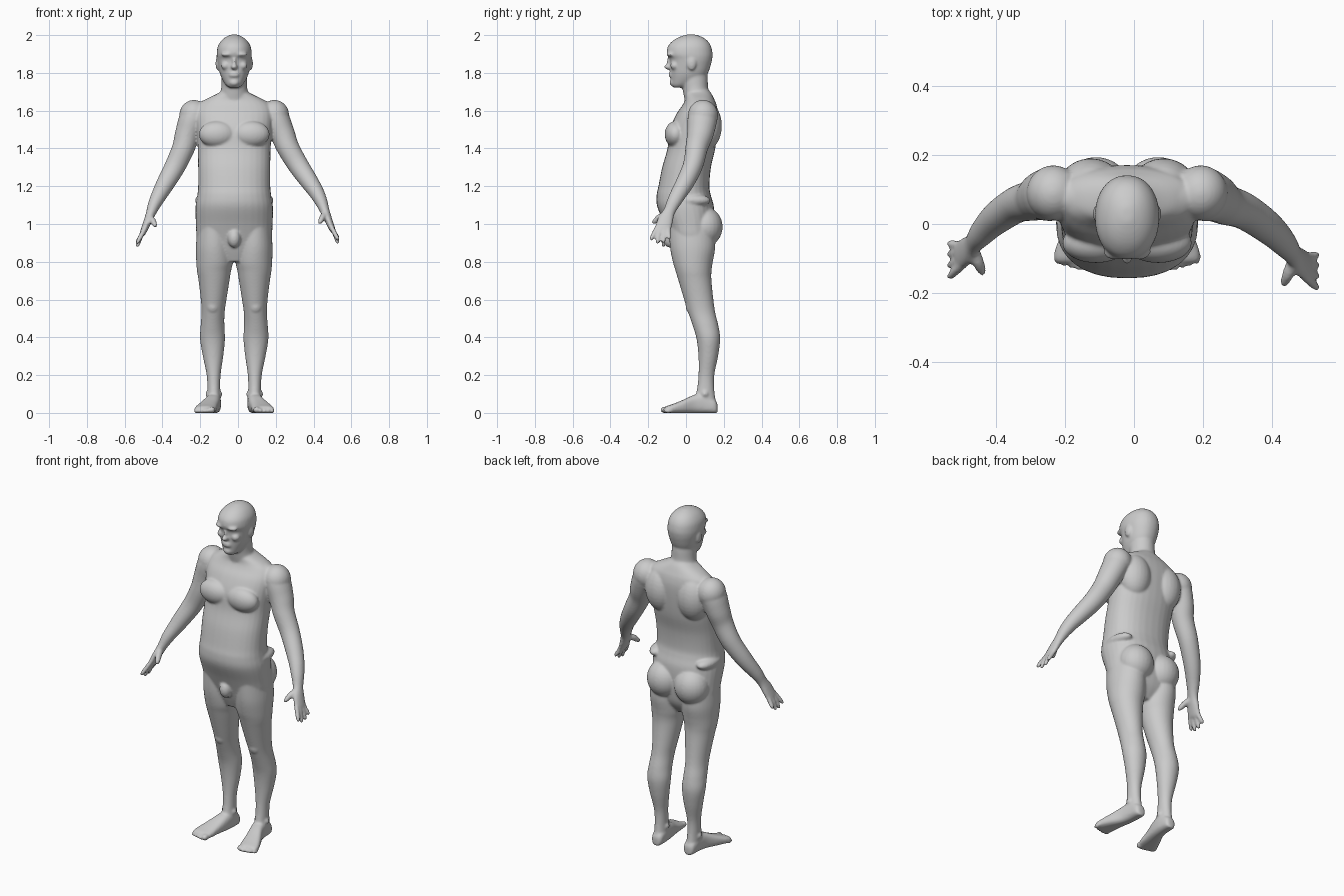
import bpy, bmesh, math
from mathutils import Vector, Matrix

CX = -0.02                      # body midline
bm = bmesh.new()


def spline(rows, steps=5):
    """Catmull-Rom through rows of numbers."""
    out = []
    for i in range(len(rows) - 1):
        p0, p1, p2 = rows[max(i - 1, 0)], rows[i], rows[i + 1]
        p3 = rows[min(i + 2, len(rows) - 1)]
        for k in range(steps):
            t = k / steps
            out.append([0.5 * (2 * b + (c - a) * t + (2 * a - 5 * b + 4 * c - d) * t * t
                               + (3 * b - a - 3 * c + d) * t ** 3)
                        for a, b, c, d in zip(p0, p1, p2, p3)])
    return out + [list(rows[-1])]


def loft(rings, n=2.0, seg=32):
    """Skin superelliptic rings given as (centre, axis a, axis b)."""
    loops = []
    for c, a, b in rings:
        loop = []
        for k in range(seg):
            w = 2 * math.pi * k / seg
            co, si = math.cos(w), math.sin(w)
            f = math.copysign(abs(co) ** (2 / n), co)
            g = math.copysign(abs(si) ** (2 / n), si)
            loop.append(bm.verts.new(c + a * f + b * g))
        loops.append(loop)
    for l1, l2 in zip(loops, loops[1:]):
        for k in range(seg):
            j = (k + 1) % seg
            bm.faces.new((l1[k], l1[j], l2[j], l2[k]))
    bm.faces.new(loops[0][::-1])
    bm.faces.new(loops[-1])


def column(rows, s=1, n=2.0):
    """Horizontal sections: z, offset from midline, half width, front y, back y."""
    loft([(Vector((CX + s * u, (f + b) / 2, z)), Vector((rx, 0, 0)), Vector((0, (b - f) / 2, 0)))
          for z, u, rx, f, b in spline(rows)], n)


def tube(rows, place):
    """Limb along a path: offset, y, z, side radius, front-back radius."""
    r = spline(rows)
    pts = [place(*q[:3]) for q in r]
    rings = []
    for i, q in enumerate(r):
        t = (pts[min(i + 1, len(r) - 1)] - pts[max(i - 1, 0)]).normalized()
        a = t.cross(Vector((0, 1, 0))).normalized()
        rings.append((pts[i], a * q[3], a.cross(t) * q[4]))
    loft(rings, 2.0, 24)


def blob(u, y, z, rx, ry, rz, s=1, tilt=0):
    m = (Matrix.Translation((CX + s * u, y, z)) @ Matrix.Rotation(s * tilt, 4, 'Y')
         @ Matrix.Diagonal((rx, ry, rz, 1)))
    bmesh.ops.create_uvsphere(bm, u_segments=24, v_segments=16, radius=1, matrix=m)


# torso
column([(.80, 0, .07, -.04, .09), (.86, 0, .15, -.065, .13), (.92, 0, .195, -.085, .145),
        (1.0, 0, .203, -.115, .15), (1.09, 0, .205, -.152, .148), (1.15, 0, .196, -.156, .132),
        (1.2, 0, .191, -.146, .124), (1.3, 0, .191, -.126, .132), (1.4, 0, .193, -.098, .155),
        (1.5, 0, .2, -.085, .167), (1.58, 0, .205, -.052, .17), (1.63, 0, .19, -.018, .162),
        (1.66, 0, .15, -.005, .15), (1.69, 0, .09, -.005, .135), (1.71, 0, .06, 0, .12)], n=2.3)
blob(0, -.085, .925, .035, .037, .05)

# neck and head
column([(1.62, 0, .085, -.0, .14), (1.68, 0, .077, -.012, .125), (1.72, 0, .069, -.02, .117),
        (1.77, 0, .067, -.03, .115), (1.82, 0, .065, -.03, .11)])
column([(1.722, 0, .025, -.066, -.01), (1.735, 0, .043, -.076, .03), (1.765, 0, .063, -.08, .09),
        (1.8, 0, .077, -.083, .117), (1.85, 0, .087, -.085, .134), (1.875, 0, .091, -.088, .139),
        (1.9, 0, .093, -.102, .141), (1.94, 0, .087, -.096, .133), (1.97, 0, .069, -.07, .114),
        (1.99, 0, .045, -.035, .085), (2.003, 0, .016, .005, .05)], n=2.15)
blob(0, -.094, 1.832, .017, .022, .015)             # nose tip
blob(0, -.086, 1.855, .010, .017, .034)             # nose bridge
blob(0, -.079, 1.785, .028, .014, .008)             # lips
blob(0, -.079, 1.797, .026, .014, .007)
blob(0, -.064, 1.748, .028, .024, .02)              # chin

for s in (-1, 1):
    # face and torso masses
    blob(.036, -.078, 1.898, .034, .026, .013, s)       # brow
    blob(.046, -.058, 1.838, .024, .026, .022, s)       # cheek
    blob(.088, .03, 1.85, .011, .024, .036, s)          # ear
    blob(.09, -.055, 1.475, .098, .058, .07, s)         # pectoral
    blob(.105, .105, 1.52, .095, .085, .13, s)          # shoulder blade
    blob(.09, .10, .985, .1, .094, .105, s)             # buttock
    blob(.155, .03, 1.125, .052, .1, .035, s)           # waist fold
    blob(.11, .075, 1.63, .12, .055, .04, s, .25)       # trapezius
    blob(.213, .09, 1.575, .078, .08, .082, s)          # deltoid

    # leg
    column([(.98, .105, .09, -.09, .15), (.88, .106, .097, -.085, .155), (.8, .104, .097, -.07, .142),
            (.75, .107, .09, -.055, .135), (.7, .107, .082, -.04, .135), (.6, .109, .068, -.01, .145),
            (.53, .112, .061, .012, .155), (.46, .115, .063, .036, .172), (.39, .115, .066, .056, .181),
            (.3, .112, .054, .066, .17), (.2, .109, .037, .066, .15), (.12, .108, .034, .057, .15),
            (.06, .107, .036, .04, .158), (.02, .107, .036, .04, .158)], s)
    blob(.113, .03, .565, .036, .032, .042, s)          # knee cap
    for du in (-.031, .031):
        blob(.108 + du, .1, .1, .014, .018, .018, s)    # ankle bones

    # foot: y, offset, half width, height
    foot = spline([(.167, .105, .018, .045), (.15, .106, .033, .07), (.09, .108, .038, .1),
                   (.04, .116, .041, .092), (-.02, .136, .05, .065), (-.07, .15, .057, .045),
                   (-.1, .155, .055, .035), (-.112, .156, .048, .026)])
    loft([(Vector((CX + s * u, y, h / 2)), Vector((rx, 0, 0)), Vector((0, 0, h / 2 + .002)))
          for y, u, rx, h in foot], 2.7)
    for i, r in enumerate((.018, .013, .012, .012, .011)):
        blob(.118 + .021 * i, -.112 + .006 * max(i - 1, 0), r * .9, r, .024, r, s)

    # arm: the two sides are posed slightly differently
    def place(u, y, z):
        t = min(max((1.55 - z) / .4, 0), 1)
        du, dy, dz = (.036, -.008, .018) if s > 0 else (0, .024, 0)
        return Vector((CX + s * (u + du * t), y + dy * t, z + dz * t))

    tube([(.16, .09, 1.61, .045, .055), (.213, .088, 1.57, .07, .078), (.247, .078, 1.48, .066, .071),
          (.27, .06, 1.4, .06, .06), (.316, .042, 1.3, .055, .053), (.372, .0, 1.2, .047, .048),
          (.42, -.05, 1.11, .035, .039), (.444, -.08, 1.05, .025, .032),
          (.462, -.1, 1.005, .021, .041), (.483, -.115, .955, .016, .043),
          (.488, -.118, .945, .012, .038)], place)

    # fingers and thumb
    for d, z in ((-.034, .895), (-.012, .878), (.011, .882), (.032, .9)):
        tube([(.468, -.108 + d * .8, .985, .012, .013), (.492, -.12 + d * 1.1, .94, .013, .013),
              (.51, -.126 + d * 1.4, z + .012, .011, .011), (.515, -.128 + d * 1.45, z, .006, .006)], place)
    tube([(.447, -.09, 1.035, .016, .018), (.432, -.13, 1.018, .017, .018),
          (.42, -.158, .995, .013, .014), (.415, -.168, .985, .007, .008)], place)

# fuse every mass into one smooth skin
bmesh.ops.recalc_face_normals(bm, faces=bm.faces)
mesh = bpy.data.meshes.new("human_body")
bm.to_mesh(mesh)
bm.free()
body = bpy.data.objects.new("human_body", mesh)
bpy.context.collection.objects.link(body)
remesh = body.modifiers.new("fuse", 'REMESH')
remesh.mode = 'VOXEL'
remesh.voxel_size = .006
remesh.use_smooth_shade = True
soften = body.modifiers.new("soften", 'SMOOTH')
soften.factor = .5
soften.iterations = 9
bpy.context.view_layer.objects.active = body
body.select_set(True)
for name in ("fuse", "soften"):
    bpy.ops.object.modifier_apply(modifier=name)
bpy.ops.object.shade_smooth()
